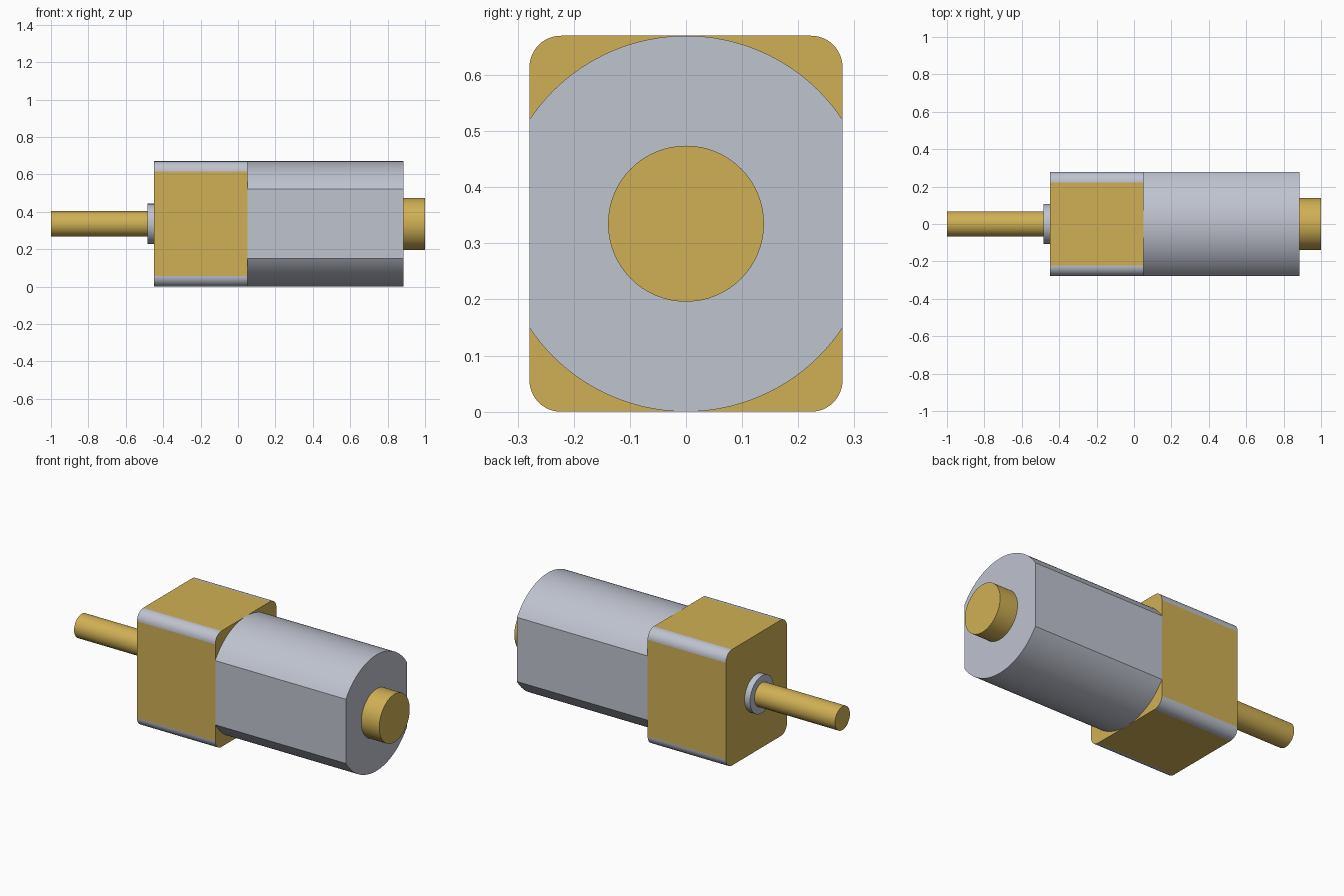
import bpy, bmesh, math

cube = bpy.data.objects.get("Cube")
if cube:
    bpy.data.objects.remove(cube, do_unlink=True)

AXIS_Z = 0.335      # height of the shared axis
HALF_W = 0.279      # half width of gearbox and motor flats
HALF_H = 0.335      # half height, also motor radius
CORNER = 0.056      # gearbox corner radius


def material(name, rgb):
    m = bpy.data.materials.new(name)
    m.use_nodes = True
    m.diffuse_color = (*rgb, 1)
    m.node_tree.nodes["Principled BSDF"].inputs["Base Color"].default_value = (*rgb, 1)
    return m


gold = material("brass gold", (0.631, 0.434, 0.091))
grey = material("steel grey", (0.521, 0.546, 0.624))


def arc(radius, start, end, steps, cy=0, cz=0):
    """Points (y, z) along an arc, angles in degrees."""
    angles = [math.radians(start + (end - start) * i / steps) for i in range(steps + 1)]
    return [(cy + radius * math.cos(a), cz + radius * math.sin(a)) for a in angles]


def extrude_x(name, profile, x0, x1, mats, face_rule=None):
    """Sweep a closed (y, z) profile along x; smooth only its curved sides."""
    bm = bmesh.new()
    base = bm.faces.new([bm.verts.new((x0, y, z)) for y, z in profile])
    swept = bmesh.ops.extrude_face_region(bm, geom=[base], use_keep_orig=True)
    moved = [v for v in swept["geom"] if isinstance(v, bmesh.types.BMVert)]
    bmesh.ops.translate(bm, verts=moved, vec=(x1 - x0, 0, 0))
    bmesh.ops.recalc_face_normals(bm, faces=bm.faces)
    bm.normal_update()
    for f in bm.faces:
        f.smooth = True
        if face_rule:
            f.material_index = face_rule(f)
    for e in bm.edges:
        a, b = e.link_faces
        e.smooth = (e.calc_face_angle() < math.radians(20)
                    and a.material_index == b.material_index)
    mesh = bpy.data.meshes.new(name)
    bm.to_mesh(mesh)
    bm.free()
    for m in mats:
        mesh.materials.append(m)
    obj = bpy.data.objects.new(name, mesh)
    obj.location.z = AXIS_Z
    bpy.context.collection.objects.link(obj)
    return obj


def cylinder_x(name, radius, x0, x1, mat):
    return extrude_x(name, arc(radius, 0, 360, 64)[:-1], x0, x1, [mat])


# Gearbox: rounded block, gold flats with grey rounded edges
cy, cz = HALF_W - CORNER, HALF_H - CORNER
box_profile = []
for i, (sy, sz) in enumerate([(1, 1), (-1, 1), (-1, -1), (1, -1)]):
    box_profile += arc(CORNER, 90 * i, 90 * i + 90, 12, sy * cy, sz * cz)
extrude_x("gearbox", box_profile, -0.45, 0.05, [gold, grey],
          lambda f: 0 if max(abs(c) for c in f.normal) > 0.9999 else 1)

# Motor can: cylinder with two flattened sides
flat = math.degrees(math.acos(HALF_W / HALF_H))
can_profile = arc(HALF_H, flat, 180 - flat, 40) + arc(HALF_H, 180 + flat, 360 - flat, 40)
extrude_x("motor_can", can_profile, 0.05, 0.885, [grey])

# Parts on the shared axis
cylinder_x("rear_boss", 0.139, 0.885, 1.0, gold)
cylinder_x("shaft_collar", 0.108, -0.485, -0.45, grey)
cylinder_x("output_shaft", 0.068, -1.0, -0.485, gold)
